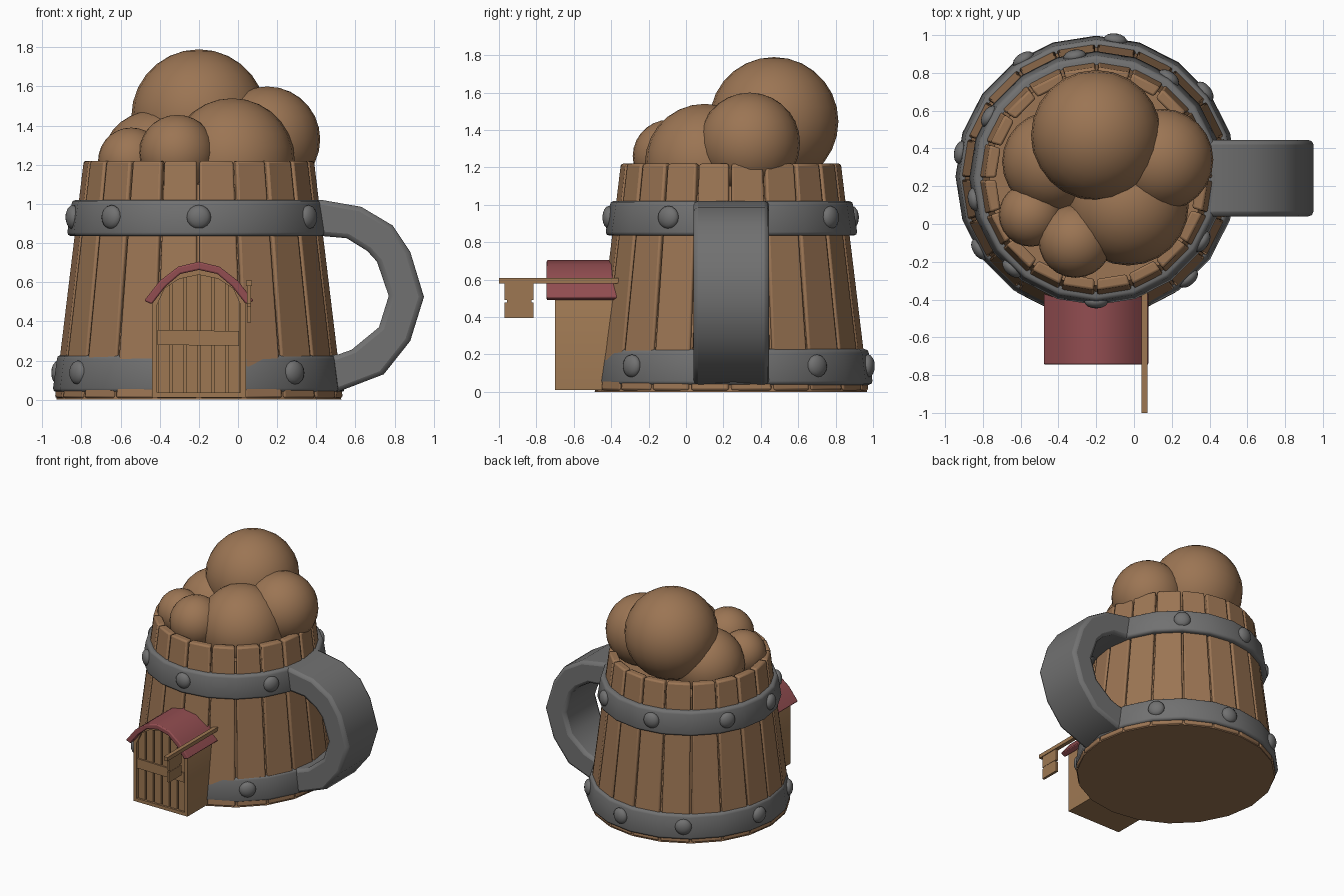
import bpy, bmesh, math, random
from mathutils import Vector, Matrix

if "Cube" in bpy.data.objects:
    bpy.data.objects.remove(bpy.data.objects["Cube"])

random.seed(4)
CX, CY, N = -0.2, 0.24, 20


def material(name, rgb):
    m = bpy.data.materials.new(name)
    m.diffuse_color = (*rgb, 1)
    m.use_nodes = True
    m.node_tree.nodes["Principled BSDF"].inputs["Base Color"].default_value = m.diffuse_color
    return m


WOOD = material("brown wood", (0.33, 0.178, 0.088))
HOUSE = material("door wood", (0.34, 0.187, 0.085))
METAL = material("grey metal", (0.165, 0.165, 0.165))
ROOF = material("red roof", (0.29, 0.075, 0.082))


def finish(name, bm, mat, bevel=0, smooth=35, segs=2):
    bmesh.ops.recalc_face_normals(bm, faces=bm.faces[:])
    me = bpy.data.meshes.new(name)
    bm.to_mesh(me)
    bm.free()
    me.materials.append(mat)
    ob = bpy.data.objects.new(name, me)
    bpy.context.collection.objects.link(ob)
    if bevel:
        mod = ob.modifiers.new("bevel", 'BEVEL')
        mod.width, mod.segments = bevel, segs
        mod.limit_method, mod.angle_limit = 'ANGLE', math.radians(50)
    bpy.ops.object.select_all(action='DESELECT')
    ob.select_set(True)
    bpy.context.view_layer.objects.active = ob
    bpy.ops.object.shade_smooth_by_angle(angle=math.radians(smooth))
    return ob


def add_prism(bm, pts, y0, y1):
    """Extrude an (x, z) outline along y."""
    a = [bm.verts.new((x, y0, z)) for x, z in pts]
    b = [bm.verts.new((x, y1, z)) for x, z in pts]
    bm.faces.new(a)
    bm.faces.new(b[::-1])
    for i in range(len(a)):
        j = (i + 1) % len(a)
        bm.faces.new((a[i], b[i], b[j], a[j]))


def add_strip(bm, outer, inner, y0, y1):
    """Thick band between two (x, z) paths, extruded along y."""
    rows = [[bm.verts.new(c) for c in ((o[0], y0, o[1]), (o[0], y1, o[1]),
             (i[0], y1, i[1]), (i[0], y0, i[1]))] for o, i in zip(outer, inner)]
    for p, q in zip(rows, rows[1:]):
        for k in range(4):
            bm.faces.new((p[k], p[(k + 1) % 4], q[(k + 1) % 4], q[k]))
    bm.faces.new(rows[0])
    bm.faces.new(rows[-1][::-1])


def lathe(bm, profile, cx, cy, n):
    """Turn a closed (r, z) profile into a ring."""
    rows = [[bm.verts.new((cx + r * math.cos(t), cy + r * math.sin(t), z)) for r, z in profile]
            for t in (2 * math.pi * i / n for i in range(n))]
    k = len(profile)
    for i in range(n):
        p, q = rows[i], rows[(i + 1) % n]
        for j in range(k):
            bm.faces.new((p[j], q[j], q[(j + 1) % k], p[(j + 1) % k]))


# Tapered core that closes the barrel and its base
bm = bmesh.new()
bmesh.ops.create_cone(bm, cap_ends=True, segments=N, radius1=0.728, radius2=0.575, depth=1.1,
                      matrix=Matrix.Translation((CX, CY, 0.55)))
for v in bm.verts:
    if v.co.z > 1:
        v.co.x = CX + (v.co.x - CX) * 0.985
        v.co.y = CY + (v.co.y - CY) * 0.985
finish("barrel_core", bm, WOOD)

# Staves
bm = bmesh.new()
seams = [(random.uniform(-0.012, 0.012), random.uniform(-0.008, 0.008)) for _ in range(N)]
for i in range(N):
    a, b = 2 * math.pi * i / N, 2 * math.pi * (i + 1) / N
    sa, sb = seams[i], seams[(i + 1) % N]
    rings = []
    for z, r, th, k, g in ((0.008, 0.737, 0.08, 0, 0.008), (1.22, 0.59, 0.06, 1, 0.012)):
        t0, t1 = a + sa[k] + g, b + sb[k] - g
        rings.append([bm.verts.new((CX + q * math.cos(t), CY + q * math.sin(t), z))
                      for q, t in ((r, t0), (r, t1), (r - th, t1), (r - th, t0))])
    lo, hi = rings
    bm.faces.new(lo)
    bm.faces.new(hi)
    for k in range(4):
        bm.faces.new((lo[k], lo[(k + 1) % 4], hi[(k + 1) % 4], hi[k]))
finish("staves", bm, WOOD, 0.012)

# Metal bands with domed rivets
for name, z0, z1, r0, r1, cy, angles in (
        ("upper_band", 0.835, 1.02, 0.672, 0.65, 0.243, (270, 227, 190, 150, 100, 54, 329)),
        ("lower_band", 0.038, 0.228, 0.745, 0.725, 0.252, (312, 212, 170, 122, 82, 38))):
    bm = bmesh.new()
    e = 0.02
    lathe(bm, [(r0 - 0.06, z0), (r0 - e, z0), (r0 - 0.005, z0 + 0.006), (r0, z0 + e),
               (r1, z1 - e), (r1 - 0.005, z1 - 0.006), (r1 - e, z1), (r1 - 0.05, z1)], CX, cy, N)
    finish(name, bm, METAL, smooth=50)
    bm = bmesh.new()
    for deg in angles:
        t = math.radians(deg)
        r = (r0 + r1) / 2 - 0.007
        pos = Vector((CX + r * math.cos(t), cy + r * math.sin(t), (z0 + z1) / 2 + 0.005))
        m = (Matrix.Translation(pos) @ Matrix.Rotation(t, 4, 'Z')
             @ Matrix.Diagonal((0.036, 0.062, 0.062, 1)) @ Matrix.Rotation(math.pi / 2, 4, 'Y'))
        bmesh.ops.create_uvsphere(bm, u_segments=16, v_segments=8, radius=1, matrix=m)
    finish(name + "_rivets", bm, METAL, smooth=60)

# Handle
bm = bmesh.new()
add_strip(bm,
          [(0.38, 1.02), (0.43, 1.02), (0.63, 0.985), (0.79, 0.89), (0.88, 0.755), (0.95, 0.525),
           (0.88, 0.30), (0.745, 0.13), (0.51, 0.04), (0.45, 0.038)],
          [(0.38, 0.835), (0.44, 0.835), (0.555, 0.825), (0.66, 0.76), (0.71, 0.705), (0.77, 0.53),
           (0.72, 0.37), (0.58, 0.255), (0.51, 0.23), (0.45, 0.228)], 0.04, 0.445)
finish("handle", bm, METAL, 0.025, 40)

# Foam bubbles
bm = bmesh.new()
for x, y, z, r in ((-0.2, 0.47, 1.445, 0.345), (0.15, 0.34, 1.33, 0.27), (-0.03, 0.1, 1.22, 0.32),
                   (-0.31, -0.09, 1.26, 0.195), (-0.545, 0.05, 1.22, 0.17),
                   (-0.43, 0.33, 1.21, 0.268)):
    bmesh.ops.create_uvsphere(bm, u_segments=24, v_segments=14, radius=r,
                              matrix=Matrix.Translation((x, y, z)))
finish("foam", bm, WOOD, smooth=60)

# Arched porch: outline of half the arch as (offset, z)
ARCH = [(0.24, 0.49), (0.195, 0.585), (0.11, 0.642), (0, 0.665)]


def mirrored(half):
    return [(CX - x, z) for x, z in half] + [(CX + x, z) for x, z in half[-2::-1]]


def arch_z(x, drop):
    x = abs(x - CX)
    for (xa, za), (xb, zb) in zip(ARCH, ARCH[1:]):
        if xb <= x <= xa:
            return zb + (za - zb) * (x - xb) / (xa - xb) - drop


outer = mirrored([(0.24, 0.01)] + ARCH)
inner = mirrored([(0.213, 0.01), (0.213, 0.485), (0.175, 0.568), (0.1, 0.617), (0, 0.638)])
bm = bmesh.new()
add_prism(bm, outer, -0.665, -0.35)
finish("porch_block", bm, HOUSE)
bm = bmesh.new()
add_strip(bm, outer, inner, -0.70, -0.66)
add_prism(bm, [(CX - 0.24, 0.01), (CX + 0.24, 0.01), (CX + 0.24, 0.037), (CX - 0.24, 0.037)],
          -0.70, -0.66)
finish("door_frame", bm, HOUSE)

# Door planks and cross board
bm = bmesh.new()
w = 0.426 / 6
for i in range(6):
    x0 = CX - 0.213 + i * w + 0.006
    x1 = x0 + w - 0.012
    add_prism(bm, [(x0, 0.03), (x1, 0.03), (x1, arch_z(x1, 0.02)), (x0, arch_z(x0, 0.02))],
              -0.685, -0.66)
finish("door_planks", bm, HOUSE)
bm = bmesh.new()
add_prism(bm, [(-0.412, 0.28), (0.006, 0.275), (0.006, 0.35), (-0.412, 0.357)], -0.697, -0.67)
finish("door_cross_board", bm, HOUSE)

# Curved porch roof
bm = bmesh.new()
add_strip(bm, mirrored([(0.28, 0.505), (0.2, 0.607), (0.105, 0.68), (0, 0.705)]),
          mirrored([(0.24, 0.488), (0.17, 0.578), (0.095, 0.642), (0, 0.663)]), -0.745, -0.35)
finish("porch_roof", bm, ROOF, 0.008, 40)

# Hanging sign: beam and two boards joined by a narrower neck
bm = bmesh.new()
for x0, x1, y0, y1, z0, z1 in ((0.04, 0.072, -1.0, -0.35, 0.58, 0.61),
                               (0.046, 0.066, -0.97, -0.815, 0.49, 0.582),
                               (0.046, 0.066, -0.97, -0.815, 0.395, 0.478),
                               (0.048, 0.064, -0.958, -0.827, 0.475, 0.493)):
    add_prism(bm, [(x0, z0), (x1, z0), (x1, z1), (x0, z1)], y0, y1)
finish("hanging_sign", bm, HOUSE)
